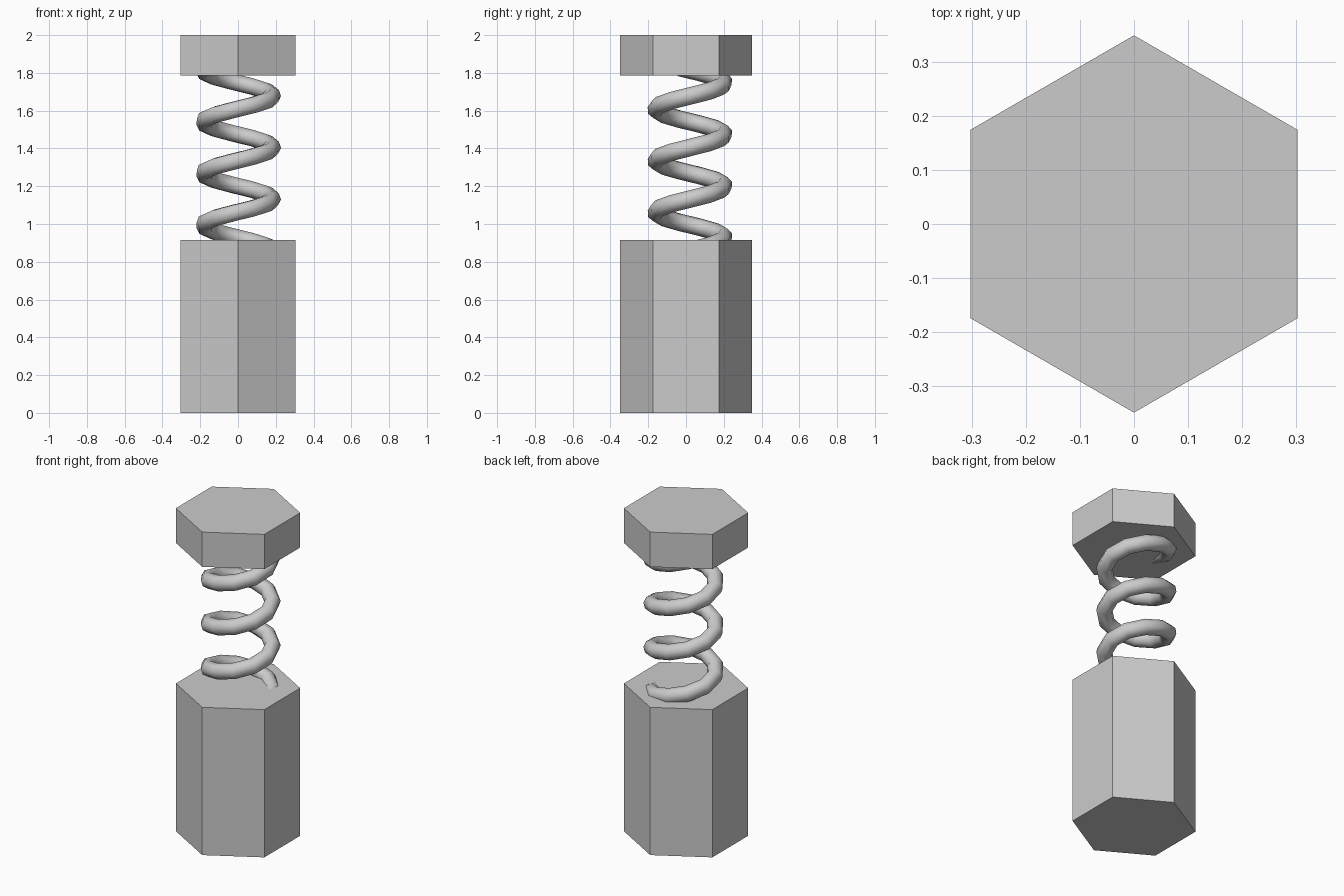
import bpy, math

if "Cube" in bpy.data.objects:
    bpy.data.objects.remove(bpy.data.objects["Cube"])


def hex_block(name, z0, z1):
    # six-sided prism with corners pointing front and back
    bpy.ops.mesh.primitive_cylinder_add(
        vertices=6, radius=0.35, depth=z1 - z0, location=(0, 0, (z0 + z1) / 2))
    bpy.context.object.name = name


# Hexagonal body and cap
hex_block("body", 0, 0.915)
hex_block("cap", 1.785, 2.0)

# Coil spring: right-handed helix whose ends sink into both blocks
R, WIRE, PITCH, STEPS, SIDES = 0.182, 0.046, 0.273, 11, 8
Z_MID, Y_MID = 1.405, 0.021          # height where the coil crosses +x
A0, TURNS = -4 * math.pi, 3.55
count = round(TURNS * STEPS)

curve = bpy.data.curves.new("spring", 'CURVE')
curve.dimensions = '3D'
path = curve.splines.new('POLY')
path.points.add(count)
for i, p in enumerate(path.points):
    a = A0 + TURNS * math.tau * i / count
    p.co = (R * math.cos(a), Y_MID + R * math.sin(a),
            Z_MID + PITCH * a / math.tau, 1)
curve.bevel_depth = WIRE
curve.bevel_resolution = SIDES // 2 - 2
curve.use_fill_caps = True
spring = bpy.data.objects.new("spring", curve)
bpy.context.collection.objects.link(spring)

# Turn the spring into a smooth-shaded mesh
bpy.ops.object.select_all(action='DESELECT')
spring.select_set(True)
bpy.context.view_layer.objects.active = spring
bpy.ops.object.convert(target='MESH')
bpy.ops.object.shade_smooth_by_angle(angle=math.radians(60))
